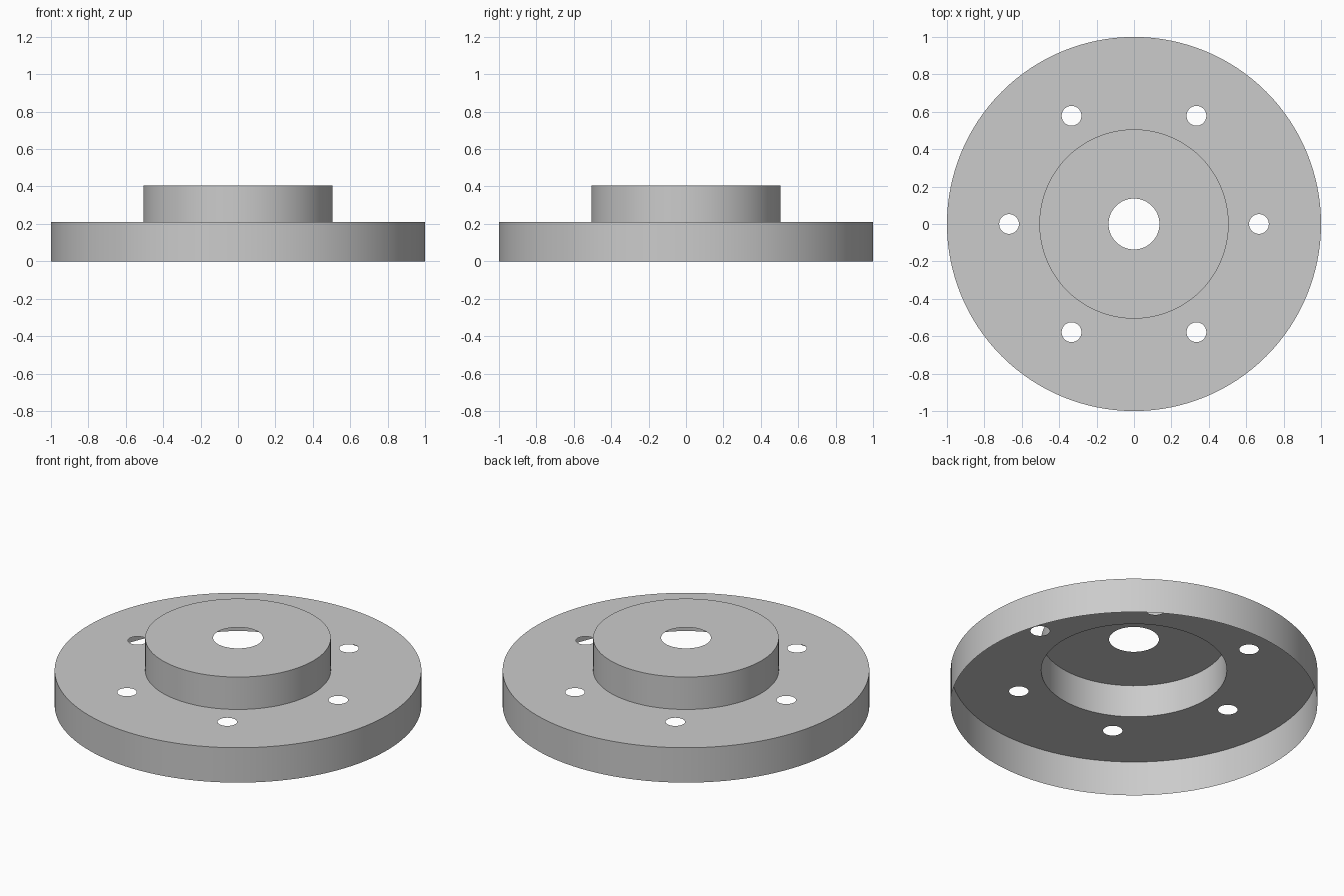
import bpy, bmesh, math
from mathutils import Vector

if "Cube" in bpy.data.objects:
    bpy.data.objects.remove(bpy.data.objects["Cube"])

grey = bpy.data.materials.new("light grey metal")
grey.use_nodes = True
colour = (0.6, 0.6, 0.6, 1)
grey.diffuse_color = colour
grey.node_tree.nodes["Principled BSDF"].inputs["Base Color"].default_value = colour

FLANGE_TOP, HUB_TOP = 0.21, 0.405
HUB_R, BORE_R, BOLT_R, BOLT_CIRCLE = 0.506, 0.136, 0.053, 0.668


def ring(bm, radius, z, segments, centre=(0, 0)):
    """Closed loop of edges."""
    angles = [math.tau * i / segments for i in range(segments)]
    verts = [bm.verts.new((centre[0] + radius * math.cos(a),
                           centre[1] + radius * math.sin(a), z)) for a in angles]
    return [bm.edges.new((v, verts[i - 1])) for i, v in enumerate(verts)]


def stepped_shell(name, radius, bottom, top, holes):
    """Open-bottomed sheet cup whose flat top is pierced by round holes."""
    bm = bmesh.new()
    outline = ring(bm, radius, top, 128)
    edges = list(outline)
    for hole_radius, centre, segments in holes:
        edges += ring(bm, hole_radius, top, segments, centre)
    bmesh.ops.triangle_fill(bm, edges=edges, use_beauty=True, normal=Vector((0, 0, 1)))
    # Side wall
    wall = bmesh.ops.extrude_edge_only(bm, edges=outline)["geom"]
    for v in wall:
        if isinstance(v, bmesh.types.BMVert):
            v.co.z = bottom
    bmesh.ops.recalc_face_normals(bm, faces=bm.faces)
    if next(f for f in bm.faces if abs(f.normal.z) > 0.9).normal.z < 0:
        bmesh.ops.reverse_faces(bm, faces=bm.faces)
    mesh = bpy.data.meshes.new(name)
    bm.to_mesh(mesh)
    bm.free()
    mesh.materials.append(grey)
    obj = bpy.data.objects.new(name, mesh)
    bpy.context.collection.objects.link(obj)
    bpy.ops.object.select_all(action="DESELECT")
    obj.select_set(True)
    bpy.context.view_layer.objects.active = obj
    bpy.ops.object.shade_smooth_by_angle(angle=math.radians(30))


# Flange with six bolt holes, open under the hub
bolts = [(BOLT_R, (BOLT_CIRCLE * math.cos(a), BOLT_CIRCLE * math.sin(a)), 32)
         for a in (math.tau * i / 6 for i in range(6))]
stepped_shell("flange", 1, 0, FLANGE_TOP, bolts + [(HUB_R, (0, 0), 128)])

# Raised hub with its centre bore
stepped_shell("hub", HUB_R, FLANGE_TOP, HUB_TOP, [(BORE_R, (0, 0), 64)])
